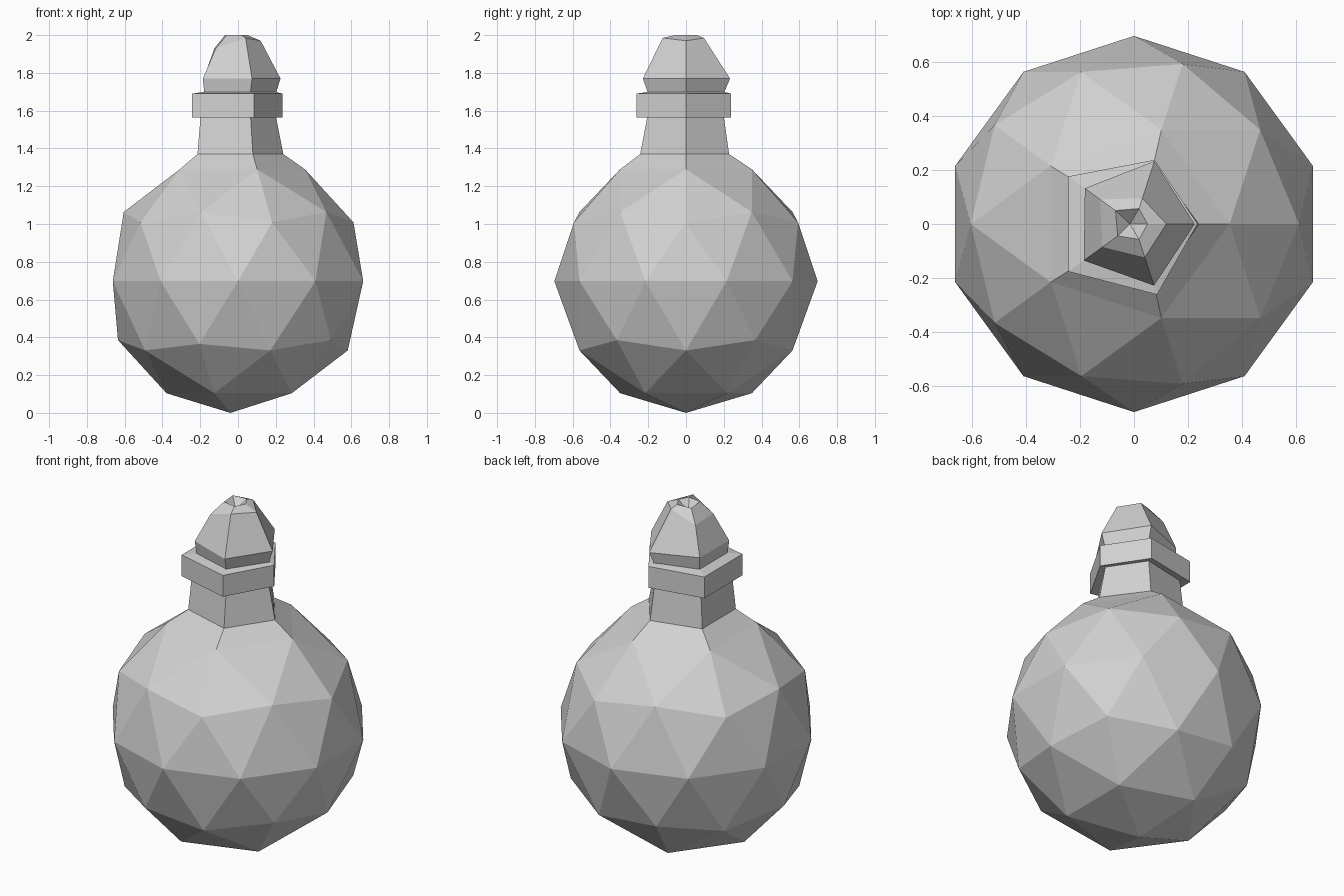
import bpy, bmesh, math
from mathutils import Vector

cube = bpy.data.objects.get("Cube")
if cube:
    bpy.data.objects.remove(cube)

grey = bpy.data.materials.new("plain grey")
grey.use_nodes = True
colour = (0.64, 0.64, 0.64, 1)
grey.diffuse_color = colour
grey.node_tree.nodes["Principled BSDF"].inputs["Base Color"].default_value = colour

R = 0.697


def finish(name, bm):
    bmesh.ops.recalc_face_normals(bm, faces=bm.faces)
    mesh = bpy.data.meshes.new(name)
    bm.to_mesh(mesh)
    bm.free()
    mesh.materials.append(grey)
    obj = bpy.data.objects.new(name, mesh)
    bpy.context.collection.objects.link(obj)
    return obj


def ring_points(height, radii):
    """Five corners; height is one value or one per corner."""
    heights = height if isinstance(height, list) else [height] * len(radii)
    points = []
    for i, (r, z) in enumerate(zip(radii, heights)):
        a = math.tau * i / len(radii)
        points.append(Vector((r * math.cos(a), r * math.sin(a), z)))
    return points


def loft(name, rings, tip=None):
    """Skin a stack of uneven pentagons, with an optional closing point."""
    bm = bmesh.new()
    loops = [[bm.verts.new(p) for p in ring_points(*ring)] for ring in rings]
    n = len(loops[0])
    for low, high in zip(loops, loops[1:]):
        for i in range(n):
            j = (i + 1) % n
            bm.faces.new((low[i], low[j], high[j], high[i]))
    if tip:
        end = bm.verts.new(tip)
        for i in range(n):
            bm.faces.new((loops[-1][i], loops[-1][(i + 1) % n], end))
    return finish(name, bm)


neck_base = [0.24, 0.24, 0.265, 0.265, 0.255]
neck_top = [0.20, 0.21, 0.245, 0.245, 0.215]
collar = [0.235, 0.25, 0.30, 0.30, 0.275]
stopper_base = [0.20, 0.21, 0.22, 0.22, 0.21]

# Round flask body, slightly irregular, opened at the top
bm = bmesh.new()
bmesh.ops.create_icosphere(bm, subdivisions=2, radius=R)
for v in bm.verts:
    v.co.z += R
    if abs(v.co.z - R) > 0.05:
        v.co.x -= 0.012
    if 0.37 < v.co.z < 0.4 and abs(v.co.y) > 0.5:
        v.co.y *= 0.96
        v.co.z -= 0.02
bottom = min(bm.verts, key=lambda v: v.co.z)
bottom.co.x = -0.04
pole = max(bm.verts, key=lambda v: v.co.z)
bmesh.ops.delete(bm, geom=[pole], context='VERTS')

# Shoulder running from the opening up to the neck
rim = [e for e in bm.edges if e.is_boundary]
grown = bmesh.ops.extrude_edge_only(bm, edges=rim)["geom"]
targets = ring_points(1.37, neck_base)
for v in [g for g in grown if isinstance(g, bmesh.types.BMVert)]:
    v.co = min(targets, key=lambda p: (p.xy - v.co.xy).length)
finish("flask_body", bm)

# Neck, collar and hollow-topped stopper
loft("neck", [(1.37, neck_base), (1.57, neck_top), (1.70, stopper_base)])
loft("collar", [(1.57, neck_top), (1.565, collar), (1.69, collar), (1.70, stopper_base)])
loft("stopper", [
    (1.69, stopper_base),
    (1.77, [0.225, 0.245, 0.225, 0.23, 0.24]),
    ([1.97, 1.985, 1.93, 1.93, 1.985], [0.12, 0.10, 0.155, 0.145, 0.13]),
    (2.0, [0.05, 0.06, 0.085, 0.075, 0.06]),
], tip=(-0.015, 0, 1.95))
